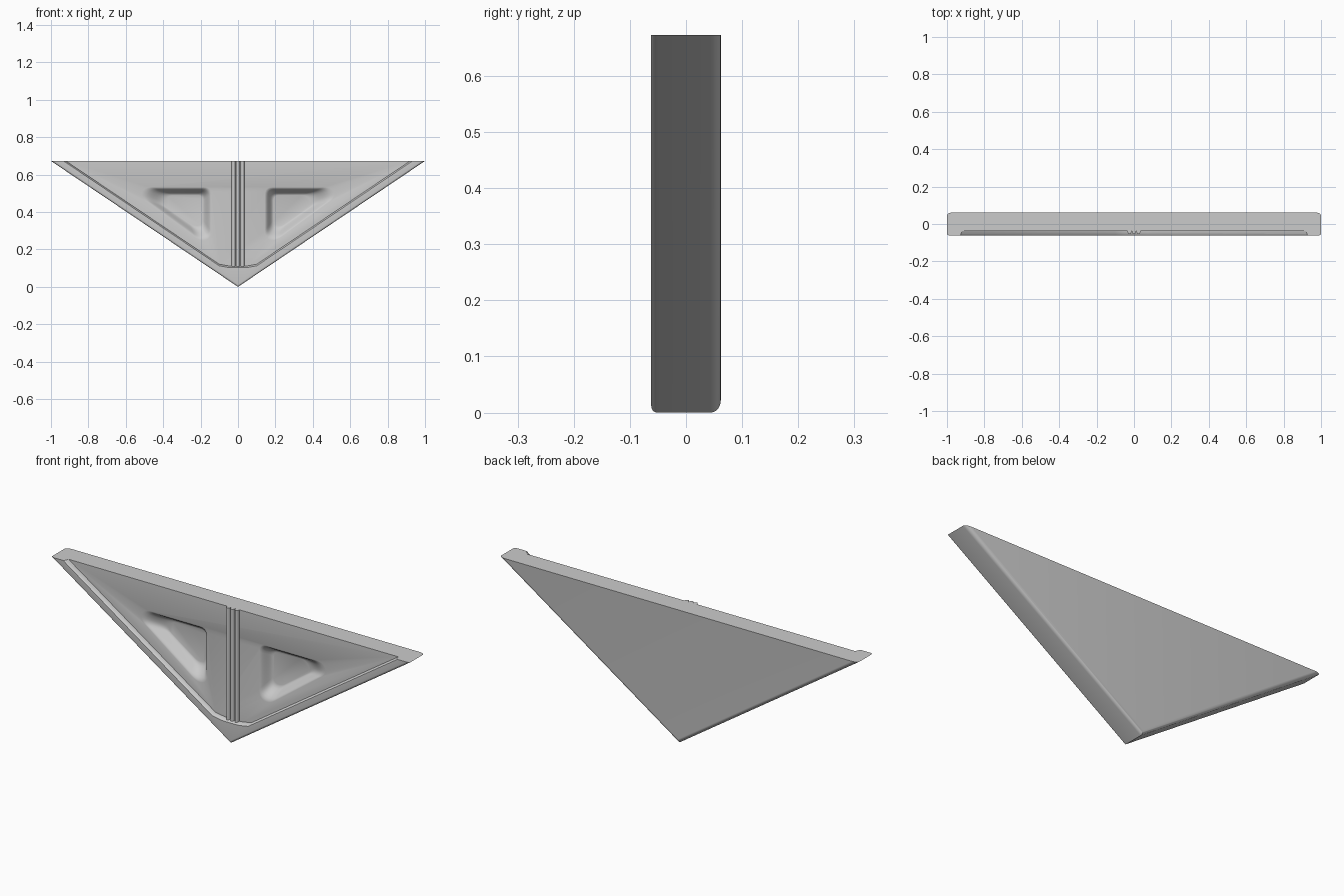
import bpy, bmesh, math
from mathutils import Vector

if "Cube" in bpy.data.objects:
    bpy.data.objects.remove(bpy.data.objects["Cube"])

H = 0.673                       # height of the triangle, half width is 1
A = math.atan(H)                # slope of the lower edges
Y = 0.062                       # half thickness
PANEL = -0.037                  # level of the recessed front panel
FLOOR = 0.013                   # level of the pocket floors


def loft(name, rings):
    """Closed solid from equally sized rings of 3D points."""
    bm = bmesh.new()
    loops = [[bm.verts.new(p) for p in r] for r in rings]
    n = len(loops[0])
    for a, b in zip(loops, loops[1:]):
        for i in range(n):
            j = (i + 1) % n
            bm.faces.new((a[i], a[j], b[j], b[i]))
    bm.faces.new(loops[0])
    bm.faces.new(loops[-1])
    bmesh.ops.recalc_face_normals(bm, faces=bm.faces)
    me = bpy.data.meshes.new(name)
    bm.to_mesh(me)
    bm.free()
    ob = bpy.data.objects.new(name, me)
    bpy.context.collection.objects.link(ob)
    return ob


def activate(ob):
    bpy.ops.object.select_all(action='DESELECT')
    ob.select_set(True)
    bpy.context.view_layer.objects.active = ob


def cut(ob, cutter):
    m = ob.modifiers.new("cut", 'BOOLEAN')
    m.operation, m.solver, m.object = 'DIFFERENCE', 'EXACT', cutter
    activate(ob)
    bpy.ops.object.modifier_apply(modifier=m.name)
    bpy.data.objects.remove(cutter)


def smooth(ob, angle=30):
    activate(ob)
    bpy.ops.object.shade_smooth_by_angle(angle=math.radians(angle))


def rounded(corners, r, steps=5):
    """Polygon with its corners replaced by soft curves."""
    out = []
    n = len(corners)
    for i, c in enumerate(corners):
        c = Vector(c)
        p = Vector(corners[i - 1]) - c
        q = Vector(corners[(i + 1) % n]) - c
        a = c + p.normalized() * min(r, p.length * 0.45)
        b = c + q.normalized() * min(r, q.length * 0.45)
        for k in range(steps + 1):
            t = k / steps
            out.append(a * (1 - t) ** 2 + c * 2 * t * (1 - t) + b * t * t)
    return out


# Triangular body: lower edges rounded, top edge sharp
def triangle(d, y):
    x = 1 - d / math.sin(A)
    return [(-x, y, H), (0, y, d / math.cos(A)), (x, y, H)]


profile = []
for r, side in ((0.01, -1), (0.018, 1)):
    arc = [math.pi / 2 * k / 6 for k in range(7)]
    pts = [(r - r * math.cos(t), side * (Y - r + r * math.sin(t))) for t in arc]
    profile += pts[::-1] if side < 0 else pts
body = loft("triangular_body", [triangle(d, y) for d, y in profile])

# Recessed panel, open at the top, with flared walls
half = [(0, 0.111), (0.05, 0.112), (0.1, 0.121)]
top = H + 0.1
half.append((0.1 + (top - 0.121) / H, top))
outline = [(-x, z) for x, z in half[:0:-1]] + half
recess = loft("recess_cutter", [[(x, y, z - dz) for x, z in outline]
                                for y, dz in ((PANEL, 0), (-0.045, 0.001),
                                              (-0.055, 0.004), (-0.064, 0.01), (-0.09, 0.012))])
cut(body, recess)

# Two dished pockets, mirrored
rim = rounded([(0.143, 0.533), (0.50, 0.533), (0.525, 0.482), (0.2, 0.243), (0.143, 0.26)], 0.04)
base = rounded([(0.19, 0.49), (0.37, 0.49), (0.40, 0.44), (0.235, 0.325), (0.19, 0.33)], 0.03)
for s in (-1, 1):
    rings = [[(s * p.x, -0.075, p.y) for p in rim]]
    for k in range(9):
        t = k / 8
        y = PANEL + (FLOOR - PANEL) * t * t * (3 - 2 * t)
        rings.append([(s * q.x, y, q.y) for q in (a.lerp(b, t) for a, b in zip(rim, base))])
    cut(body, loft("pocket_cutter", rings))
smooth(body)

# Three rounded vertical ribs down the middle
for i, x0 in enumerate((-0.024, 0, 0.024)):
    sect = [(x0 + 0.011 * math.cos(t), PANEL - 0.016 * math.sin(t))
            for t in (math.pi * k / 10 for k in range(11))]
    sect = [(x0 + 0.011, PANEL + 0.01)] + sect + [(x0 - 0.011, PANEL + 0.01)]
    rib = loft(f"center_rib_{i + 1}", [[(x, y, z) for x, y in sect] for z in (0.105, H)])
    smooth(rib, 40)
